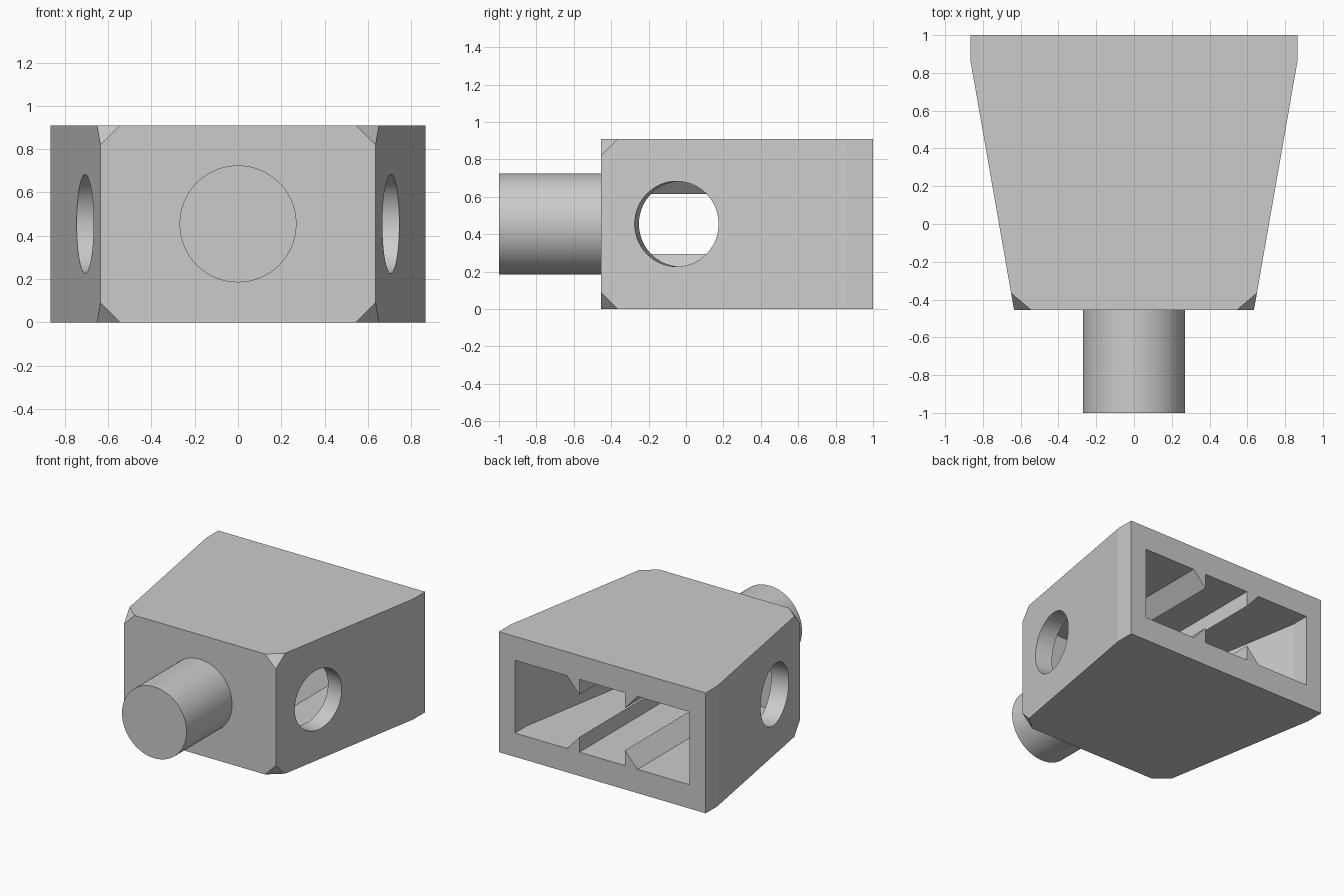
import bpy
import bmesh
import math
from mathutils import Vector, Matrix

default = bpy.data.objects.get("Cube")
if default:
    bpy.data.objects.remove(default, do_unlink=True)

H = 0.91                       # body height
MID = H / 2
FRONT, KINK, BACK = -0.455, 0.86, 1.0
W_FRONT, W_BACK = 0.635, 0.865
WALL = 0.135
FLOOR, CEIL = 0.18, 0.73
CAVITY_FRONT = FRONT + WALL

grey = bpy.data.materials.new("plain grey")
grey.use_nodes = True
grey.diffuse_color = (0.6, 0.6, 0.6, 1)
grey.node_tree.nodes["Principled BSDF"].inputs["Base Color"].default_value = (0.6, 0.6, 0.6, 1)


def make_object(name, bm):
    bmesh.ops.recalc_face_normals(bm, faces=bm.faces)
    mesh = bpy.data.meshes.new(name)
    bm.to_mesh(mesh)
    bm.free()
    mesh.materials.append(grey)
    obj = bpy.data.objects.new(name, mesh)
    bpy.context.collection.objects.link(obj)
    return obj


def prism(points, offset):
    """Extrude a flat outline along an offset."""
    bm = bmesh.new()
    face = bm.faces.new([bm.verts.new(p) for p in points])
    new = bmesh.ops.extrude_face_region(bm, geom=[face])["geom"]
    verts = [v for v in new if isinstance(v, bmesh.types.BMVert)]
    bmesh.ops.translate(bm, verts=verts, vec=offset)
    return bm


def cylinder(name, radius, length, centre, axis):
    bm = bmesh.new()
    turn = Vector((0, 0, 1)).rotation_difference(Vector(axis)).to_matrix().to_4x4()
    bmesh.ops.create_cone(bm, cap_ends=True, segments=64, radius1=radius, radius2=radius,
                          depth=length, matrix=Matrix.Translation(centre) @ turn)
    return make_object(name, bm)


def smooth(obj):
    bpy.ops.object.select_all(action='DESELECT')
    obj.select_set(True)
    bpy.context.view_layer.objects.active = obj
    bpy.ops.object.shade_smooth_by_angle(angle=math.radians(8))


def plan(half_front, half_back, front, back, z):
    """Tapered outline with a short straight part at the back."""
    right = [(half_front, front, z), (half_back, KINK, z), (half_back, back, z)]
    return right + [(-x, y, h) for x, y, h in reversed(right)]


# Tapered body with its four front corners cut off
bm = prism(plan(W_FRONT, W_BACK, FRONT, BACK, 0), (0, 0, H))
C = 0.09
slope = (W_BACK - W_FRONT) / (KINK - FRONT)
for side in (-1, 1):
    for z, up in ((0, 1), (H, -1)):
        a = Vector((side * (W_FRONT - C), FRONT, z))
        b = Vector((side * W_FRONT, FRONT, z + up * C))
        c = Vector((side * (W_FRONT + slope * C), FRONT + C, z))
        normal = (b - a).cross(c - a).normalized()
        if normal.dot(Vector((side * W_FRONT, FRONT, z)) - a) < 0:
            normal = -normal
        bmesh.ops.bisect_plane(bm, geom=bm.verts[:] + bm.edges[:] + bm.faces[:],
                               plane_co=a, plane_no=normal, clear_outer=True)
        bmesh.ops.holes_fill(bm, edges=[e for e in bm.edges if e.is_boundary], sides=0)
body = make_object("body", bm)

# Cutters: rear cavity and a round hole square to each sloping side
inner_front = W_FRONT + slope * WALL - WALL
cutters = [make_object("cavity_cutter", prism(
    plan(inner_front, W_BACK - WALL, CAVITY_FRONT, BACK + 0.2, FLOOR), (0, 0, CEIL - FLOOR)))]
hole_y = -0.05
for name, side in (("left", 1), ("right", -1)):
    x = W_FRONT + slope * (hole_y - FRONT)
    cutters.append(cylinder(name + "_hole_cutter", 0.228, 0.44,
                            (side * x, hole_y, MID), (side, -slope, 0)))
for cutter in cutters:
    cutter.hide_render = True
    cutter.hide_viewport = True
    mod = body.modifiers.new(cutter.name, 'BOOLEAN')
    mod.operation = 'DIFFERENCE'
    mod.solver = 'EXACT'
    mod.object = cutter

# Bake the cuts, then drop the cutters
bpy.context.view_layer.update()
baked = bpy.data.meshes.new_from_object(
    body.evaluated_get(bpy.context.evaluated_depsgraph_get()))
body.modifiers.clear()
body.data = baked
for cutter in cutters:
    bpy.data.objects.remove(cutter, do_unlink=True)
smooth(body)

# Hooked rails running along the cavity floor and ceiling
TIP, ROOT, RISE = 0.19, 0.295, 0.115
for side_name, side in (("left", 1), ("right", -1)):
    for level, z, up in (("lower", FLOOR, 1), ("upper", CEIL, -1)):
        outline = [(side * TIP, BACK, z), (side * ROOT, BACK, z),
                   (side * TIP, BACK, z + up * RISE)]
        make_object(f"{level}_{side_name}_rail",
                    prism(outline, (0, CAVITY_FRONT - BACK, 0)))

# Round peg on the front
peg = cylinder("front_peg", 0.27, FRONT + 1, (0, (FRONT - 1) / 2, MID), (0, -1, 0))
smooth(peg)
